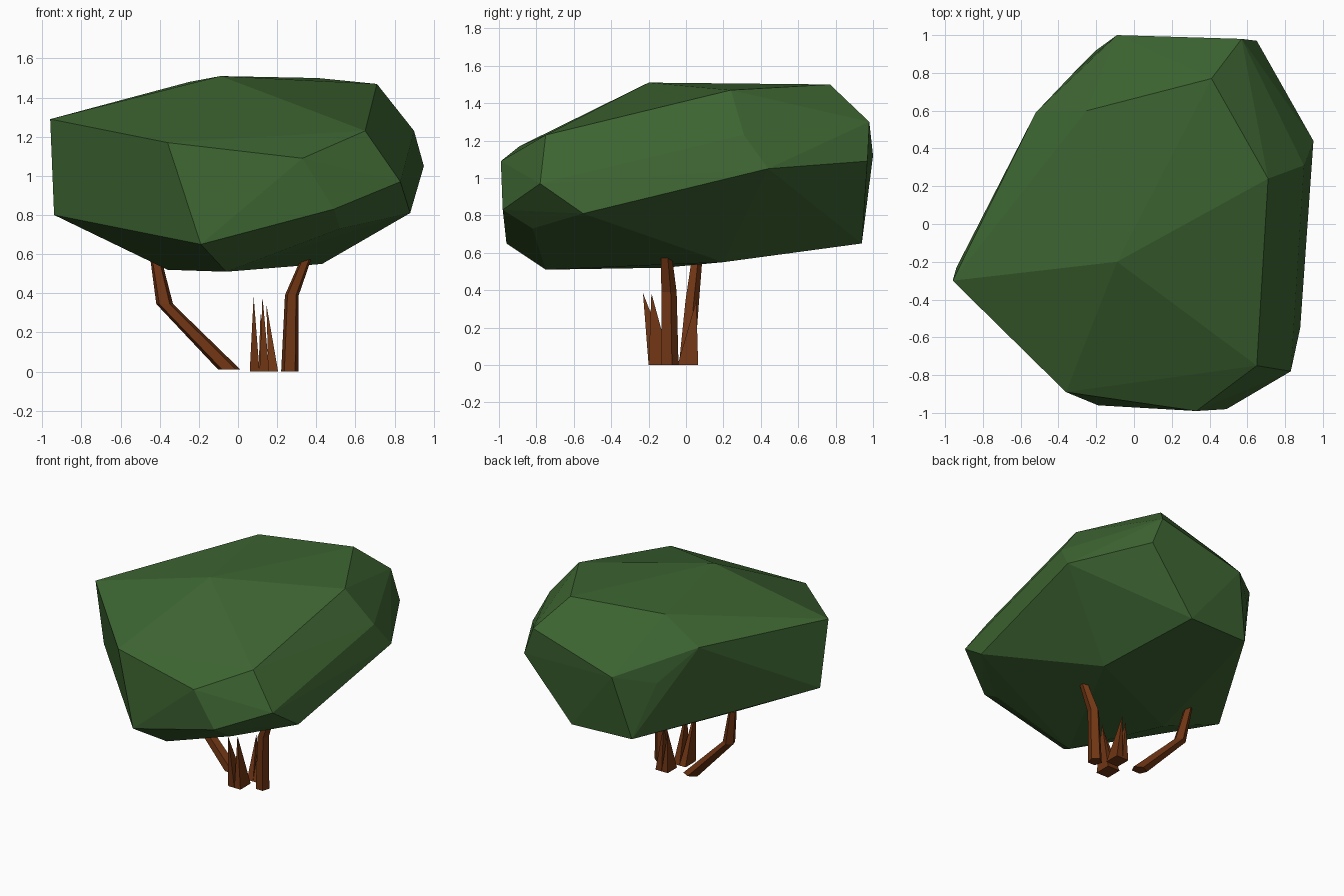
import bpy, bmesh, math
from mathutils import Vector

if "Cube" in bpy.data.objects:
    bpy.data.objects.remove(bpy.data.objects["Cube"])


def material(name, col):
    m = bpy.data.materials.new(name)
    m.diffuse_color = (*col, 1)
    m.use_nodes = True
    m.node_tree.nodes["Principled BSDF"].inputs["Base Color"].default_value = m.diffuse_color
    return m


GREEN = material("leaf green", (0.046, 0.128, 0.031))
BROWN = material("bark brown", (0.16, 0.036, 0.007))


def finish(bm, name, mat):
    bmesh.ops.recalc_face_normals(bm, faces=bm.faces)
    me = bpy.data.meshes.new(name)
    bm.to_mesh(me)
    bm.free()
    me.materials.append(mat)
    ob = bpy.data.objects.new(name, me)
    bpy.context.collection.objects.link(ob)
    return ob


# Faceted crown: convex hull of its corner points
corners = [
    # upper corners
    (-0.09, -0.20, 1.51), (0.41, 0.77, 1.50), (0.71, 0.24, 1.47),
    (-0.25, 0.60, 1.48), (-0.52, 0.59, 1.30), (-0.96, -0.30, 1.29),
    (-0.36, -0.89, 1.17), (0.33, -0.99, 1.09), (0.65, -0.75, 1.23),
    (0.57, 0.98, 1.30), (0.90, 0.31, 1.23),
    # waist
    (0.83, -0.78, 0.97), (0.95, 0.44, 1.05), (0.65, 0.97, 1.09),
    (-0.09, 1.00, 1.12), (-0.32, 0.80, 1.06), (0.49, -0.98, 0.83),
    (0.88, -0.55, 0.81), (-0.94, -0.23, 0.80),
    # underside
    (-0.19, -0.96, 0.65), (0.52, -0.82, 0.73), (-0.06, -0.75, 0.51),
    (-0.36, -0.12, 0.52), (0.43, 0.20, 0.55), (-0.20, 0.92, 0.66),
    (0.28, 0.94, 0.65),
]
bm = bmesh.new()
for c in corners:
    bm.verts.new(c)
bmesh.ops.convex_hull(bm, input=bm.verts[:])
finish(bm, "crown", GREEN)


# Bent branch: rings of (centre, half size x, half size y), bridged
def branch(name, rings, sides=5, turn=0.3):
    bm = bmesh.new()
    loops = []
    for (x, y, z), rx, ry in rings:
        loops.append([bm.verts.new((x + rx * math.cos(turn + 2 * math.pi * i / sides),
                                    y + ry * math.sin(turn + 2 * math.pi * i / sides), z))
                      for i in range(sides)])
    for a, b in zip(loops, loops[1:]):
        for i in range(sides):
            j = (i + 1) % sides
            bm.faces.new((a[i], a[j], b[j], b[i]))
    bm.faces.new(loops[0])
    bm.faces.new(loops[-1])
    finish(bm, name, BROWN)


branch("left_branch", [((-0.045, 0.0, 0.01), 0.06, 0.045),
                       ((-0.375, 0.03, 0.345), 0.045, 0.04),
                       ((-0.425, 0.06, 0.60), 0.028, 0.03)])
branch("right_branch", [((0.265, -0.09, 0.0), 0.047, 0.05),
                        ((0.275, -0.095, 0.39), 0.037, 0.045),
                        ((0.365, -0.11, 0.62), 0.026, 0.03)])


# Broken stump: block base splitting into sharp splinters
def stump(name, base, half, tips):
    bm = bmesh.new()
    bx, by = base
    hx, hy = half
    n = len(tips)
    for k, tip in enumerate(tips):
        x0 = bx - hx + 2 * hx * k / n
        x1 = bx - hx + 2 * hx * (k + 1) / n
        quad = [bm.verts.new(p) for p in ((x0, by - hy, 0), (x1, by - hy, 0),
                                          (x1, by + hy, 0), (x0, by + hy, 0))]
        t = bm.verts.new(Vector(tip))
        bm.faces.new(quad)
        for i in range(4):
            bm.faces.new((quad[i], quad[(i + 1) % 4], t))
    finish(bm, name, BROWN)


stump("front_stump", (0.11, -0.14), (0.05, 0.06),
      [(0.08, -0.23, 0.385), (0.125, -0.185, 0.385)])
stump("back_stump", (0.155, 0.01), (0.05, 0.055),
      [(0.115, 0.05, 0.30), (0.145, 0.055, 0.345)])
